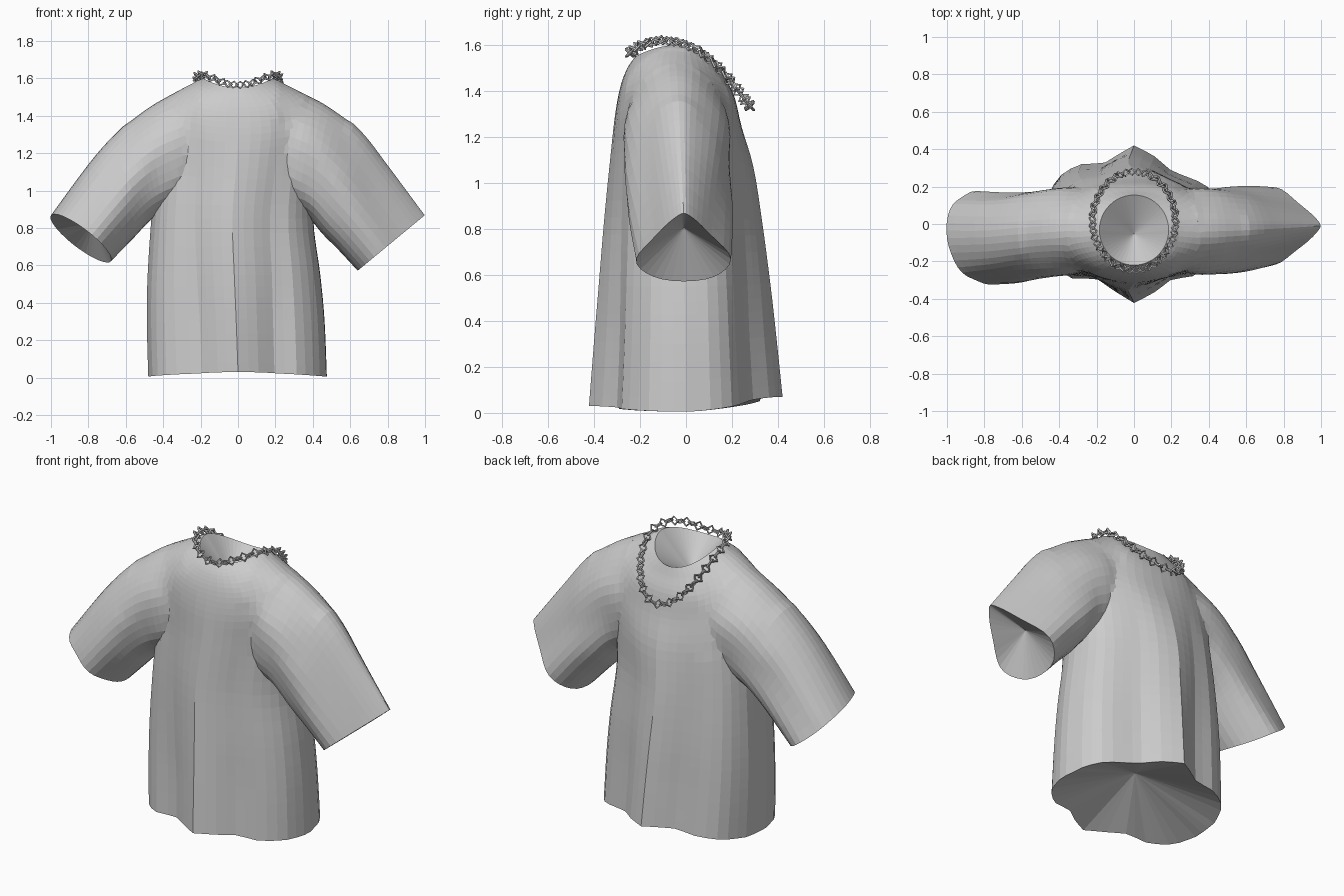
import bpy, bmesh, math
from mathutils import Vector

if "Cube" in bpy.data.objects:
    bpy.data.objects.remove(bpy.data.objects["Cube"])

SEG = 48


def smooth_rows(rows, steps):
    """Catmull-Rom interpolation of parameter rows."""
    out = []
    for i in range(len(rows) - 1):
        p = [rows[max(0, min(len(rows) - 1, i + k))] for k in (-1, 0, 1, 2)]
        for s in range(steps):
            t = s / steps
            out.append([0.5 * (2 * b + (c - a) * t + (2 * a - 5 * b + 4 * c - d) * t * t
                               + (3 * b - a - 3 * c + d) * t ** 3) for a, b, c, d in zip(*p)])
    return out + [list(rows[-1])]


def loft(name, rings, first, last):
    """Skin closed rings; close the ends with fans whose centre is pushed by an offset."""
    bm = bmesh.new()
    vs = [[bm.verts.new(p) for p in r] for r in rings]
    n = len(vs[0])
    for a, b in zip(vs, vs[1:]):
        for i in range(n):
            j = (i + 1) % n
            bm.faces.new((a[i], a[j], b[j], b[i]))
    for r, push in ((vs[0], first), (vs[-1], last)):
        c = bm.verts.new(sum((v.co for v in r), Vector()) / n + Vector(push))
        for i in range(n):
            bm.faces.new((r[i], r[(i + 1) % n], c))
    bmesh.ops.recalc_face_normals(bm, faces=bm.faces)
    me = bpy.data.meshes.new(name)
    bm.to_mesh(me)
    bm.free()
    ob = bpy.data.objects.new(name, me)
    bpy.context.collection.objects.link(ob)
    return ob


# Hem outline: draped folds, peaked at centre front and back
hem = [(.475, 0), (.45, .13), (.38, .215), (.2, .285), (.1, .37), (0, .42),
       (-.08, .375), (-.16, .325), (-.3, .32), (-.41, .25), (-.47, .12), (-.48, -.06),
       (-.45, -.2), (-.35, -.29), (-.2, -.29), (-.1, -.36), (0, -.42), (.1, -.37),
       (.2, -.295), (.33, -.275), (.43, -.18), (.472, -.07)]


def hem_radius(a):
    """Ray cast from the centre to the hem outline."""
    d = (math.cos(a), math.sin(a))
    for (x1, y1), (x2, y2) in zip(hem, hem[1:] + hem[:1]):
        ex, ey = x2 - x1, y2 - y1
        den = d[0] * ey - d[1] * ex
        if abs(den) < 1e-9:
            continue
        t = (x1 * ey - y1 * ex) / den
        s = (x1 * d[1] - y1 * d[0]) / den
        if t > 0 and -1e-6 <= s <= 1 + 1e-6:
            return t
    return .4


# Torso rows: z side, z front, z back, half width, y front, y back, hem blend, x shift
torso_rows = [
    (1.60, 1.55, 1.505, .185, -.22, .155, 0, 0),
    (1.57, 1.50, 1.455, .27, -.255, .175, 0, 0),
    (1.51, 1.42, 1.37, .37, -.285, .212, 0, 0),
    (1.38, 1.30, 1.24, .42, -.308, .243, .1, 0),
    (1.18, 1.12, 1.07, .425, -.328, .293, .35, -.01),
    (.85, .85, .84, .432, -.355, .33, .6, -.03),
    (.55, .55, .56, .46, -.38, .367, .8, -.02),
    (.30, .31, .33, .473, -.40, .393, .95, -.01),
    (.005, .03, .07, .475, -.422, .42, 1, 0)]


def torso_ring(row):
    zs, zf, zb, hx, yf, yb, w, xo = row
    yc, hy = (yf + yb) / 2, (yb - yf) / 2
    pts = []
    for i in range(SEG):
        a = 2 * math.pi * i / SEG
        c, s = math.cos(a), math.sin(a)
        e = 1 - .12 * min(1, max(0, (hx - .185) / .2))
        x = math.copysign(abs(c) ** e, c) * hx
        y = math.copysign(abs(s) ** e, s) * hy
        ah = math.atan2(s * .42, c * .475)
        r = hem_radius(ah)
        x = xo + x * (1 - w) + r * math.cos(ah) * hx / .475 * w
        y = yc + y * (1 - w) + r * math.sin(ah) * hy / .42 * w
        z = zs + ((zb - zs) * s ** 1.5 if s > 0 else (zf - zs) * s * s)
        pts.append((x, y, z))
    return pts


shirt = loft("shirt", [torso_ring(r) for r in smooth_rows(torso_rows, 4)],
             (0, -.02, -.17), (0, 0, .17))

# Sleeve rows: top x,z  bottom x,z  y front, y back, egg, slant of front rim
right_rows = [
    (.18, 1.53, .14, 1.08, -.19, .13, 0, 0),
    (.34, 1.53, .25, .93, -.27, .19, .08, 0),
    (.49, 1.465, .37, .86, -.275, .20, .2, 0),
    (.66, 1.315, .455, .765, -.265, .205, .35, 0),
    (.80, 1.135, .54, .68, -.25, .205, .48, 0),
    (.998, .868, .64, .572, -.225, .205, .65, 0)]
left_rows = [
    (.18, 1.53, .14, 1.08, -.19, .13, 0, 0),
    (.34, 1.525, .26, .95, -.27, .195, .1, 0),
    (.49, 1.455, .40, .885, -.285, .195, .12, 0),
    (.66, 1.30, .475, .835, -.297, .18, .12, .01),
    (.80, 1.14, .555, .75, -.31, .168, .1, .02),
    (1.0, .868, .68, .622, -.32, .17, .05, .045)]


def sleeve_ring(row, k, side):
    tx, tz, bx, bz, yf, yb, egg, slant = row
    mid = Vector(((tx + bx) / 2, 0, (tz + bz) / 2))
    half = Vector(((tx - bx) / 2, 0, (tz - bz) / 2))
    pts = []
    for i in range(36):
        a = 2 * math.pi * i / 36
        c, s = math.cos(a), math.sin(a)
        fold = 1 + .04 * math.sin(5 * a + .25 * k) * min(1, k / 8)
        width = (1 - egg * c) / (1 + .5 * egg * egg + .05 * egg)
        y = (yf + yb) / 2 + (yb - yf) / 2 * s * width * fold
        p = mid + half * c + Vector((-.7, 0, .9)) * slant * -s
        pts.append((side * p.x, y, p.z))
    return pts


for side, rows in ((1, right_rows), (-1, left_rows)):
    sleeve = loft("sleeve", [sleeve_ring(r, k, side) for k, r in enumerate(smooth_rows(rows, 4))],
                  (0, 0, 0), (-.07 * side, 0, .085))
    mod = shirt.modifiers.new("join_sleeve", 'BOOLEAN')
    mod.operation = 'UNION'
    mod.solver = 'EXACT'
    mod.object = sleeve
    bpy.context.view_layer.objects.active = shirt
    bpy.ops.object.modifier_apply(modifier=mod.name)
    bpy.data.objects.remove(sleeve)

# Relax the shoulder seam so body and sleeves flow together
bm = bmesh.new()
bm.from_mesh(shirt.data)
bmesh.ops.remove_doubles(bm, verts=bm.verts, dist=.006)
for low, times in ((1.32, 10), (1.1, 2)):
    seam = [v for v in bm.verts if .22 < abs(v.co.x) < .6 and v.co.z > low]
    for _ in range(times):
        bmesh.ops.smooth_vert(bm, verts=seam, factor=.5,
                              use_axis_x=True, use_axis_y=True, use_axis_z=True)
bm.to_mesh(shirt.data)
bm.free()

# Necklace path: loop that hangs down the back
drop = [(-.25, 1.562), (-.2, 1.598), (-.12, 1.622), (-.03, 1.612), (.05, 1.58),
        (.13, 1.515), (.2, 1.435), (.285, 1.325)]


def drop_z(y):
    y = max(drop[0][0], min(drop[-1][0], y))
    for (y1, z1), (y2, z2) in zip(drop, drop[1:]):
        if y <= y2:
            return z1 + (z2 - z1) * (y - y1) / (y2 - y1)
    return drop[-1][1]


path = []
for i in range(721):
    a = 2 * math.pi * i / 720
    y = .017 + .262 * math.sin(a)
    path.append(Vector((.222 * math.cos(a), y, drop_z(y))))
dist = [0]
for a, b in zip(path, path[1:]):
    dist.append(dist[-1] + (b - a).length)

# Chain of diamond links, every other one turned a quarter
bm = bmesh.new()
LINKS = 50
for n in range(LINKS):
    target = dist[-1] * n / LINKS
    i = next(k for k in range(720) if dist[k + 1] > target)
    tan = (path[(i + 6) % 720] - path[(i - 6) % 720]).normalized()
    out = tan.cross(Vector((0, 0, 1))).normalized()
    up = out.cross(tan)
    u, v = ((out + up), (up - out)) if n % 2 else ((up - out), (out + up))
    u, v = u.normalized(), v.normalized()
    grid = []
    for j in range(4):
        a = j * math.pi / 2
        d = tan * math.cos(a) + u * math.sin(a)
        grid.append([bm.verts.new(path[i] + d * (.024 + .006 * math.cos(b)) + v * .006 * math.sin(b))
                     for b in (0, math.pi / 2, math.pi, math.pi * 1.5)])
    for j in range(4):
        for k in range(4):
            A, B = grid[j], grid[(j + 1) % 4]
            bm.faces.new((A[k], B[k], B[(k + 1) % 4], A[(k + 1) % 4]))
bmesh.ops.recalc_face_normals(bm, faces=bm.faces)
me = bpy.data.meshes.new("necklace_chain")
bm.to_mesh(me)
bm.free()
bpy.context.collection.objects.link(bpy.data.objects.new("necklace_chain", me))
